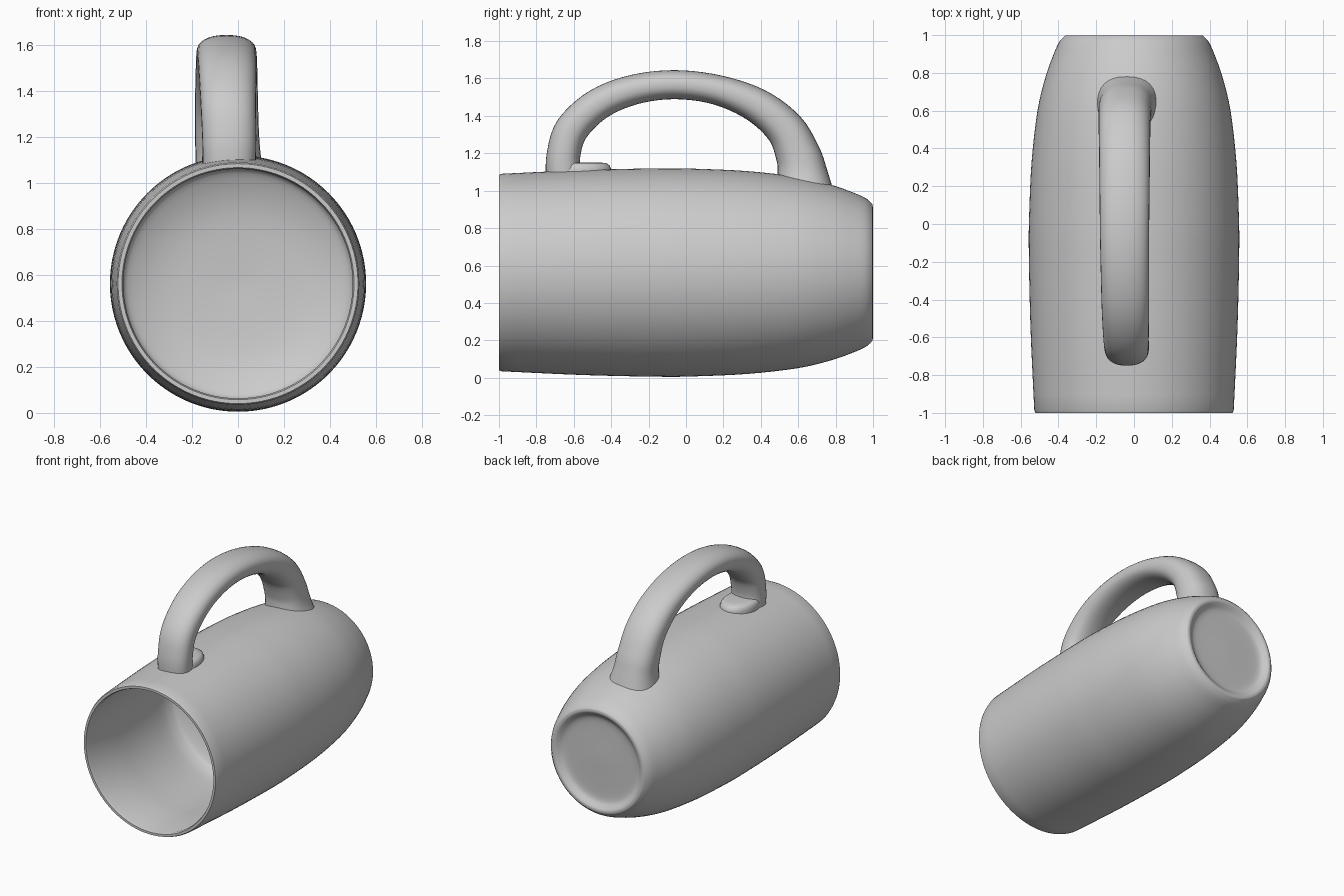
import bpy, bmesh, math
from mathutils import Vector

if "Cube" in bpy.data.objects:
    bpy.data.objects.remove(bpy.data.objects["Cube"])

AXIS_Z = 0.5625


def smooth(pts, steps):
    """Catmull-Rom resampling of a list of tuples of any length."""
    out = []
    for i in range(len(pts) - 1):
        p = [pts[max(0, min(len(pts) - 1, i + k))] for k in (-1, 0, 1, 2)]
        for s in range(steps):
            t = s / steps
            out.append(tuple(0.5 * (2 * b + (c - a) * t + (2 * a - 5 * b + 4 * c - d) * t * t
                             + (3 * b - a - 3 * c + d) * t ** 3) for a, b, c, d in zip(*p)))
    return out + [tuple(pts[-1])]


def skin(name, rings, angle=50):
    """Bridge a list of equal-sized rings and cap both ends."""
    bm = bmesh.new()
    loops = [[bm.verts.new(p) for p in ring] for ring in rings]
    n = len(loops[0])
    for a, b in zip(loops, loops[1:]):
        for i in range(n):
            j = (i + 1) % n
            bm.faces.new((a[i], a[j], b[j], b[i]))
    bm.faces.new(loops[0])
    bm.faces.new(loops[-1])
    bmesh.ops.recalc_face_normals(bm, faces=bm.faces)
    me = bpy.data.meshes.new(name)
    bm.to_mesh(me)
    bm.free()
    ob = bpy.data.objects.new(name, me)
    bpy.context.collection.objects.link(ob)
    bpy.ops.object.select_all(action='DESELECT')
    bpy.context.view_layer.objects.active = ob
    ob.select_set(True)
    bpy.ops.object.shade_smooth_by_angle(angle=math.radians(angle))
    return ob


# Mug body: (radius, y) profile turned around the y axis
base = [(0.02, 0.965), (0.2, 0.962), (0.29, 0.965), (0.325, 0.985), (0.345, 0.998), (0.365, 0.997)]
outer = [(0.365, 0.997), (0.395, 0.965), (0.425, 0.9), (0.468, 0.78), (0.511, 0.6), (0.542, 0.33),
         (0.555, 0.05), (0.557, -0.15), (0.548, -0.55), (0.528, -0.985)]
rim = [(0.522, -1.0), (0.505, -1.0), (0.499, -0.985)]
inner = [(0.512, -0.6), (0.52, -0.2), (0.505, -0.07), (0.46, -0.02), (0.3, 0.03), (0.02, 0.05)]
profile = smooth(base, 3)[:-1] + smooth(outer, 4) + rim + smooth(inner, 4)
SIDES = 96
turn = [2 * math.pi * i / SIDES for i in range(SIDES)]
skin("mug_body", [[(r * math.cos(a), y, AXIS_Z + r * math.sin(a)) for a in turn] for r, y in profile])

# Handle: stations of (y, z, thickness, width, x centre)
stations = [(-0.655, 1.085, 0.19, 0.23, -0.038), (-0.655, 1.19, 0.18, 0.235, -0.038),
            (-0.61, 1.33, 0.18, 0.24, -0.042), (-0.47, 1.462, 0.17, 0.25, -0.045),
            (-0.28, 1.54, 0.16, 0.255, -0.048), (-0.06, 1.567, 0.155, 0.26, -0.05),
            (0.17, 1.538, 0.16, 0.265, -0.05), (0.38, 1.455, 0.185, 0.27, -0.05),
            (0.53, 1.33, 0.21, 0.275, -0.05), (0.60, 1.19, 0.24, 0.28, -0.047),
            (0.622, 1.09, 0.27, 0.29, -0.04), (0.63, 0.99, 0.32, 0.34, -0.03)]
path = smooth(stations, 5)


def section(i):
    y, z, thick, width, xc = path[i]
    a, b = path[max(0, i - 1)], path[min(len(path) - 1, i + 1)]
    t = Vector((0, b[0] - a[0], b[1] - a[1])).normalized()
    n = Vector((0, -t.z, t.y))
    ring = []
    for k in range(32):
        u, v = math.cos(2 * math.pi * k / 32), math.sin(2 * math.pi * k / 32)
        su = math.copysign(abs(u) ** 0.85, u)
        sv = math.copysign(abs(v) ** 0.85, v)
        ring.append(Vector((xc + su * width / 2, y, z)) + n * (sv * thick / 2))
    return ring


skin("handle", [section(i) for i in range(len(path))])

# Clay tab spreading out under the front foot of the handle
tab = [(1.0, 1.085), (1.0, 1.115), (0.95, 1.135), (0.85, 1.147), (0.6, 1.152), (0.1, 1.152)]
skin("handle_foot_tab", [[(-0.038 + 0.118 * r * math.cos(a), -0.565 + 0.165 * r * math.sin(a), z)
                          for a in turn[::3]] for r, z in tab], 60)
